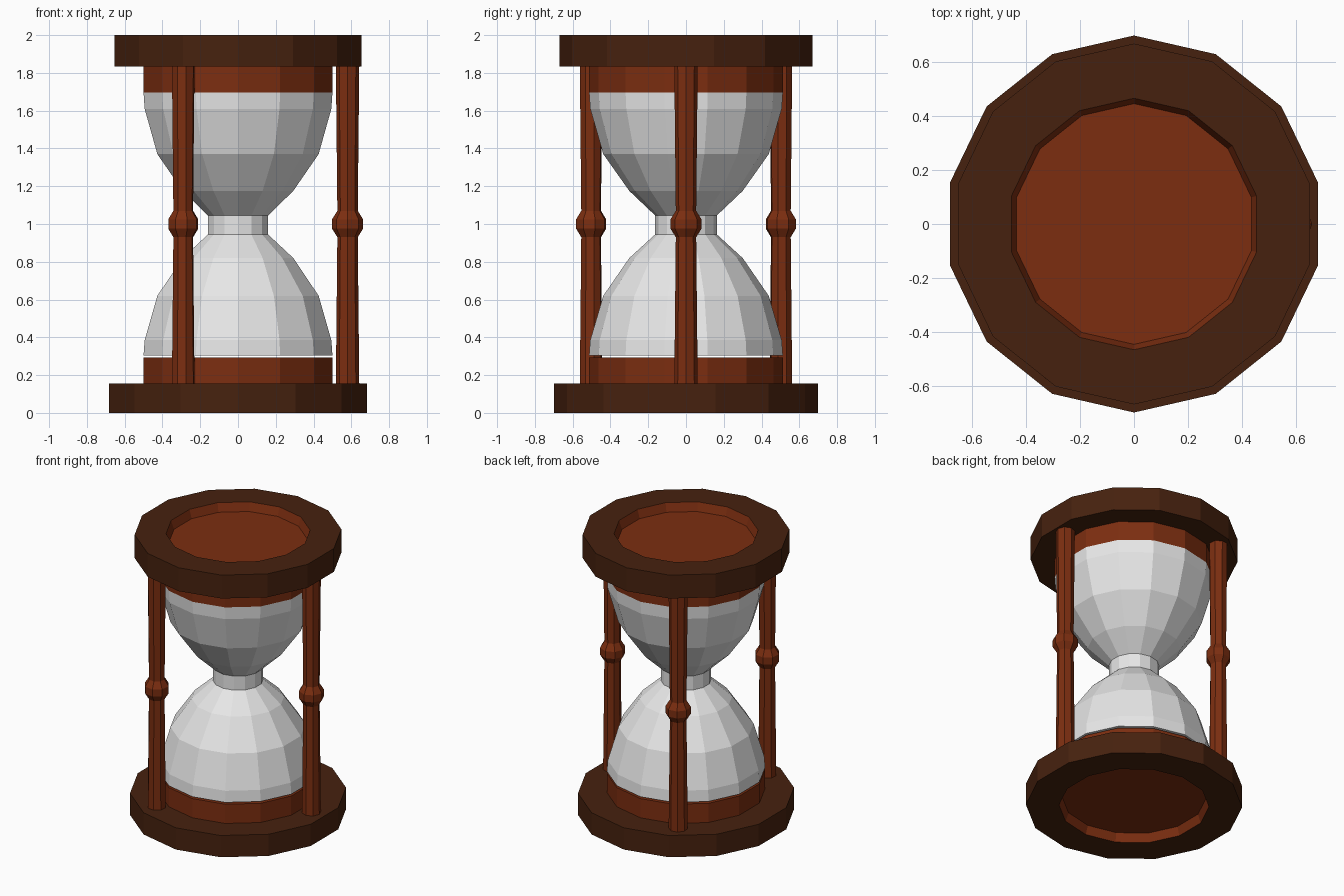
import bpy, bmesh, math

if "Cube" in bpy.data.objects:
    bpy.data.objects.remove(bpy.data.objects["Cube"])


def material(name, rgb):
    m = bpy.data.materials.new(name)
    m.diffuse_color = (*rgb, 1)
    m.use_nodes = True
    m.node_tree.nodes["Principled BSDF"].inputs["Base Color"].default_value = m.diffuse_color
    return m


DARK = material("dark wood", (0.062, 0.0155, 0.0045))
RED = material("red wood", (0.2, 0.027, 0.0052))
GLASS = material("pale glass", (0.8, 0.8, 0.8))


def lathe(name, profile, sides, mat, loc=(0, 0, 0), closed=False, phase=math.pi / 2):
    """Revolve (radius, z) points around z into a flat-faced object."""
    bm = bmesh.new()
    rings = []
    for r, z in profile:
        if r == 0:
            rings.append([bm.verts.new((0, 0, z))] * sides)
        else:
            rings.append([bm.verts.new((r * math.cos(phase + math.tau * i / sides),
                                        r * math.sin(phase + math.tau * i / sides), z))
                          for i in range(sides)])
    pairs = list(zip(rings, rings[1:]))
    if closed:
        pairs.append((rings[-1], rings[0]))
    for a, b in pairs:
        for i in range(sides):
            j = (i + 1) % sides
            corners = list(dict.fromkeys((a[i], a[j], b[j], b[i])))
            bm.faces.new(corners)
    bmesh.ops.recalc_face_normals(bm, faces=bm.faces)
    me = bpy.data.meshes.new(name)
    bm.to_mesh(me)
    bm.free()
    me.materials.append(mat)
    ob = bpy.data.objects.new(name, me)
    ob.location = loc
    bpy.context.collection.objects.link(ob)
    return ob


N = 14

# Dark outer rings of the base and the top
lathe("base_ring", [(0.485, 0), (0.70, 0), (0.70, 0.155), (0.50, 0.155)], N, DARK, closed=True)
lathe("top_ring", [(0.467, 2), (0.67, 2), (0.67, 1.833), (0.49, 1.833)], N, DARK, closed=True)

# Red hubs with a shallow recess on the outside, holding the glass
lathe("base_hub", [(0, 0.06), (0.465, 0.06), (0.485, 0), (0.513, 0.02),
                   (0.513, 0.292), (0, 0.292)], N, RED)
lathe("top_hub", [(0, 1.94), (0.447, 1.94), (0.467, 2), (0.513, 1.98),
                  (0.513, 1.697), (0, 1.697)], N, RED)

# Glass bulbs joined by a narrow neck
lathe("glass", [(0, 0.305), (0.513, 0.305), (0.507, 0.385), (0.438, 0.62), (0.30, 0.82),
                (0.163, 0.945), (0.163, 1.045), (0.30, 1.175), (0.438, 1.37),
                (0.507, 1.61), (0.513, 1.697), (0, 1.697)], N, GLASS)

# Three turned posts, each with a bead at mid height
post = [(0, 0.15), (0.062, 0.15), (0.054, 0.93), (0.082, 0.975), (0.082, 1.025),
        (0.054, 1.07), (0.062, 1.84), (0, 1.84)]
for k in range(3):
    a = math.tau * k / 3
    lathe(f"post_{k + 1}", post, 8, RED, (0.58 * math.cos(a), 0.58 * math.sin(a), 0), phase=a)
